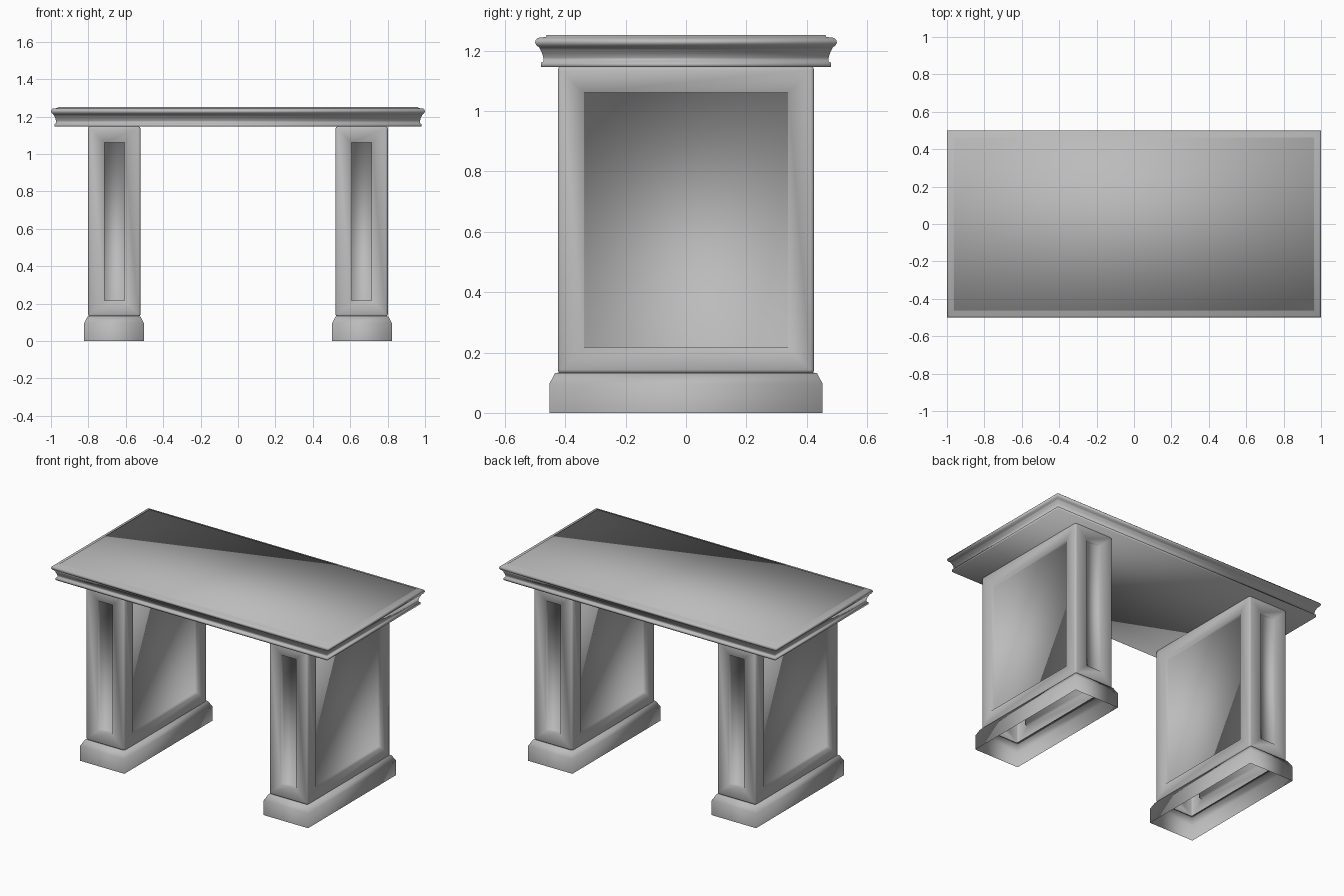
import bpy, bmesh

if "Cube" in bpy.data.objects:
    bpy.data.objects.remove(bpy.data.objects["Cube"])

grey = bpy.data.materials.new("dark_grey")
grey.diffuse_color = (0.5, 0.5, 0.5, 1)
grey.use_nodes = True
grey.node_tree.nodes["Principled BSDF"].inputs["Base Color"].default_value = grey.diffuse_color


def finish(bm, name):
    """Fully smooth shaded object, so the shading rolls softly over every edge."""
    bmesh.ops.recalc_face_normals(bm, faces=bm.faces)
    for f in bm.faces:
        f.smooth = True
    mesh = bpy.data.meshes.new(name)
    bm.to_mesh(mesh)
    bm.free()
    mesh.materials.append(grey)
    ob = bpy.data.objects.new(name, mesh)
    bpy.context.collection.objects.link(ob)
    return ob


def rect_loft(name, cx, hx, hy, profile, cap=True):
    """Stack rectangles: profile is (inset from hx/hy, z), bottom to top."""
    bm = bmesh.new()
    rings = []
    for d, z in profile:
        rings.append([bm.verts.new((cx + sx * (hx - d), sy * (hy - d), z))
                      for sx, sy in ((-1, -1), (1, -1), (1, 1), (-1, 1))])
    for a, b in zip(rings, rings[1:]):
        for i in range(4):
            j = (i + 1) % 4
            bm.faces.new((a[i], a[j], b[j], b[i]))
    if cap:
        bm.faces.new(rings[0][::-1])
        bm.faces.new(rings[-1])
    return finish(bm, name)


def pedestal(name, cx, hx, hy, z0, z1):
    bm = bmesh.new()
    bmesh.ops.create_cube(bm, size=1)
    for v in bm.verts:
        v.co = (cx + v.co.x * 2 * hx, v.co.y * 2 * hy,
                (z0 + z1) / 2 + v.co.z * (z1 - z0))
    bmesh.ops.bevel(bm, geom=bm.edges[:], offset=0.012, segments=2,
                    profile=0.5, affect='EDGES')
    # recessed panel on each of the four sides
    bm.normal_update()
    sides = [f for f in bm.faces
             if max(abs(f.normal.x), abs(f.normal.y)) > 0.999 and f.calc_area() > 0.1]
    bmesh.ops.inset_individual(bm, faces=sides, thickness=0.074, depth=0,
                               use_even_offset=True)
    bmesh.ops.inset_individual(bm, faces=sides, thickness=0.002, depth=-0.025,
                               use_even_offset=True)
    # hollow, open underneath
    bottom = [f for f in bm.faces if f.normal.z < -0.999 and f.calc_area() > 0.1]
    bmesh.ops.delete(bm, geom=bottom, context='FACES')
    return finish(bm, name)


# moulded table top
rect_loft("table_top", 0, 1.0, 0.5, [
    (0.020, 1.147), (0.020, 1.161), (0.028, 1.165), (0.027, 1.178),
    (0.023, 1.192), (0.018, 1.202), (0.014, 1.211), (0.005, 1.217),
    (0.000, 1.227), (0.002, 1.236), (0.010, 1.243), (0.036, 1.246),
    (0.037, 1.252)])

# two panelled pedestals on hollow plinths
for side, s in (("left", -1), ("right", 1)):
    pedestal(side + "_pedestal", s * 0.661, 0.14, 0.425, 0.131, 1.148)
    rect_loft(side + "_plinth", s * 0.663, 0.16, 0.453,
              [(0, 0), (0, 0.096), (0.019, 0.132), (0.036, 0.134)], cap=False)
